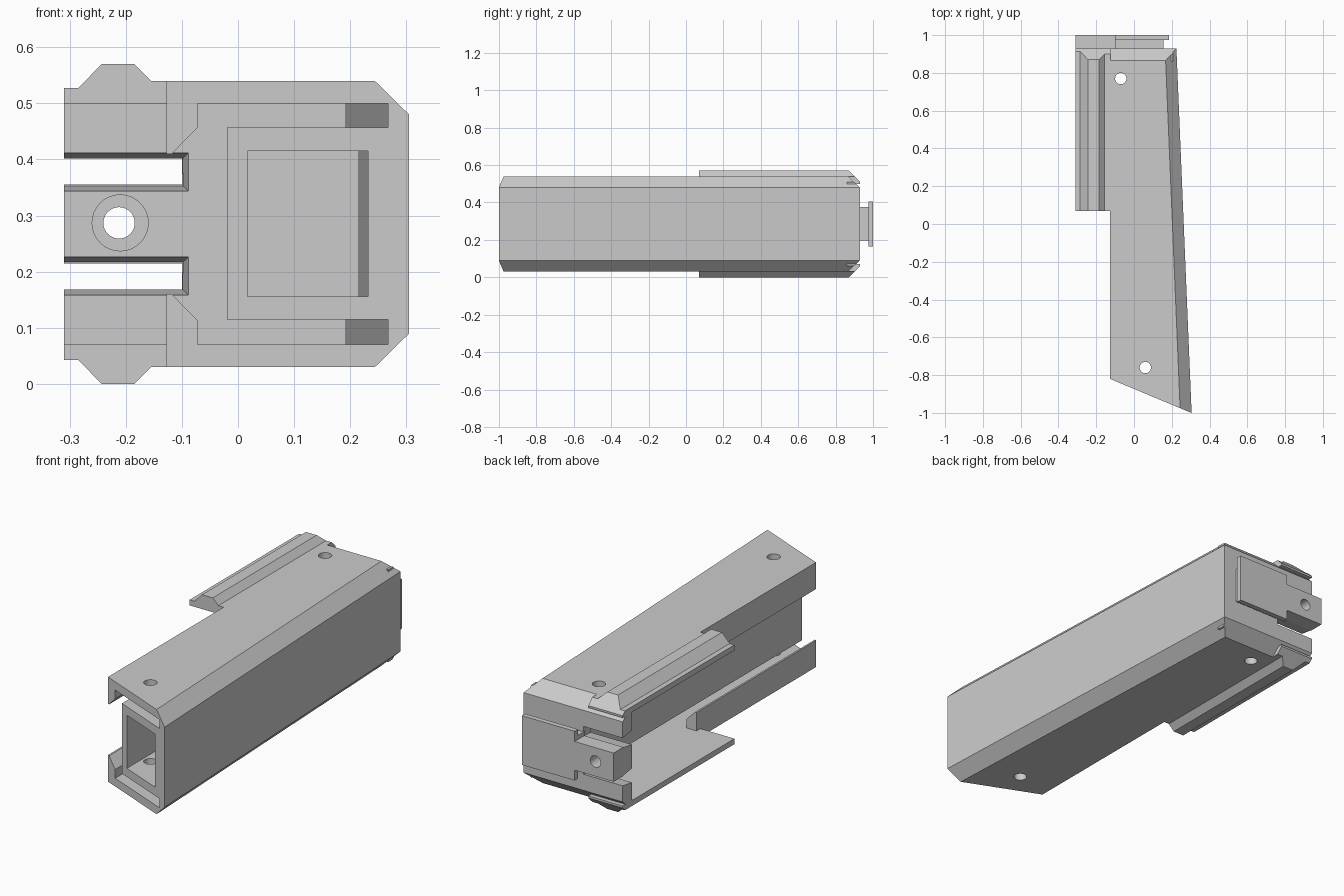
import bpy, bmesh
from mathutils import Vector, Matrix

if "Cube" in bpy.data.objects:
    bpy.data.objects.remove(bpy.data.objects["Cube"])

MID = 0.285  # height of the symmetry plane

grey = bpy.data.materials.new("plain_grey")
grey.use_nodes = True
grey.diffuse_color = (0.6, 0.6, 0.6, 1)
grey.node_tree.nodes["Principled BSDF"].inputs["Base Color"].default_value = (0.6, 0.6, 0.6, 1)


def side(y):
    """x of the tapering outer wall."""
    return 0.2633 - 0.0417 * y


def flip(pts):
    return [(x, 2 * MID - z) for x, z in pts]


def rect(x0, x1, z0, z1):
    return [(x0, z0), (x1, z0), (x1, z1), (x0, z1)]


def slice_off(bm, point, normal):
    """Cut away what lies beyond a plane and close the opening."""
    geom = bm.verts[:] + bm.edges[:] + bm.faces[:]
    cut = bmesh.ops.bisect_plane(bm, geom=geom, plane_co=point, plane_no=normal, clear_outer=True)
    edges = [e for e in cut["geom_cut"] if isinstance(e, bmesh.types.BMEdge)]
    if edges:
        bmesh.ops.holes_fill(bm, edges=[e for e in edges if e.is_boundary], sides=0)


def loft(name, y0, y1, sec0, sec1, planes=()):
    """Solid between two matching x-z sections."""
    bm = bmesh.new()
    a = [bm.verts.new((x, y0, z)) for x, z in sec0]
    b = [bm.verts.new((x, y1, z)) for x, z in sec1]
    bm.faces.new(a)
    bm.faces.new(b)
    for i in range(len(a)):
        j = (i + 1) % len(a)
        bm.faces.new((a[i], a[j], b[j], b[i]))
    for point, normal in planes:
        slice_off(bm, Vector(point), Vector(normal))
    bmesh.ops.recalc_face_normals(bm, faces=bm.faces[:])
    return finish(name, bm)


def finish(name, bm):
    mesh = bpy.data.meshes.new(name)
    bm.to_mesh(mesh)
    bm.free()
    mesh.materials.append(grey)
    obj = bpy.data.objects.new(name, mesh)
    bpy.context.collection.objects.link(obj)
    return obj


def cylinder(name, center, radius, depth, axis):
    bm = bmesh.new()
    turn = Matrix.Rotation(1.5707963, 4, "X") if axis == "Y" else Matrix()
    bmesh.ops.create_cone(bm, cap_ends=True, segments=32, radius1=radius, radius2=radius,
                          depth=depth, matrix=Matrix.Translation(center) @ turn)
    return finish(name, bm)


def carve(obj, cutters):
    """Subtract the cutters from the part."""
    for c in cutters:
        mod = obj.modifiers.new("cut", "BOOLEAN")
        mod.operation, mod.solver, mod.object = "DIFFERENCE", "EXACT", c
    bpy.context.view_layer.update()
    result = obj.evaluated_get(bpy.context.evaluated_depsgraph_get())
    mesh = bpy.data.meshes.new_from_object(result)
    obj.modifiers.clear()
    obj.data = mesh


# Slanted front end and chamfered rear end
FRONT = [((-0.127, -0.82, 0), (-0.418, -1, 0))]
REAR = [((0, 0.865, 0.54), (0, 0.06, 0.065)), ((0, 0.865, 0.03), (0, 0.06, -0.065))]
RAIL_REAR = [((0, 0.87, 0.57), (0, 1, 1)), ((0, 0.87, 0), (0, 1, -1))]


# Channel shell, open on one side
def shell_section(y):
    r = side(y)
    upper = [(r, 0.48), (r - 0.06, 0.54), (-0.127, 0.54), (-0.127, 0.5), (r - 0.037, 0.5)]
    return upper + flip(upper)[::-1]


shell = loft("shell", -1.05, 0.93, shell_section(-1.05), shell_section(0.93), FRONT + REAR)


# Inner tube joined to the outer wall
def tube_section(y):
    return rect(-0.02, side(y) - 0.02, 0.115, 0.457)


tube = loft("inner_tube", -1.05, 0.92, tube_section(-1.05), tube_section(0.92), FRONT)
bore = loft("bore_cutter", -1.2, 0.3, *[rect(0.017, 0.232, 0.156, 0.415)] * 2)
pins = [cylinder("pin_cutter", (x, y, MID), 0.03, 1, "Z") for x, y in ((0.06, -0.76), (-0.07, 0.77))]
carve(shell, pins)
carve(tube, [bore, pins[0]])

# Lips along the open edges and outer rails
LIP = [(-0.127, 0.52), (-0.127, 0.41), (-0.118, 0.41), (-0.072, 0.457), (-0.072, 0.52)]
RAIL = [(-0.31, 0.5), (-0.31, 0.527), (-0.285, 0.527), (-0.243, 0.57), (-0.185, 0.57),
        (-0.155, 0.54), (-0.125, 0.54), (-0.125, 0.5)]
for label, shape in (("upper", lambda p: p), ("lower", flip)):
    loft(label + "_lip", -1.05, 0.1, *[shape(LIP)] * 2, FRONT)
    loft(label + "_rail", 0.07, 0.93, *[shape(RAIL)] * 2, RAIL_REAR)

# Rear end wall with two tapered slots
wall = loft("end_wall", 0.86, 0.93, rect(-0.31, side(0.86) - 0.02, 0.06, 0.51),
            rect(-0.31, side(0.93) - 0.02, 0.06, 0.51), REAR)
slots = []
for shape in (lambda p: p, flip):
    slots.append(loft("slot_cutter", 0.85, 0.94, shape(rect(-0.4, -0.087, 0.342, 0.413)),
                      shape(rect(-0.4, -0.1, 0.355, 0.4))))

# Tongue with a counterbored hole
tongue = loft("tongue", 0.925, 1.0, *[rect(-0.31, -0.1, 0.215, 0.355)] * 2)
hole = cylinder("hole_cutter", (-0.212, 0.93, 0.287), 0.028, 0.4, "Y")
recess = cylinder("recess_cutter", (-0.21, 0.83, 0.287), 0.05, 0.12, "Y")
carve(wall, slots + [hole, recess])
carve(tongue, [hole])

# Rear plate on a short neck
loft("plate_neck", 0.92, 0.98, *[rect(-0.1, 0.155, 0.198, 0.375)] * 2)
loft("rear_plate", 0.975, 1.0, *[rect(-0.1, 0.185, 0.165, 0.405)] * 2)

for cutter in [bore, hole, recess] + pins + slots:
    bpy.data.objects.remove(cutter)
